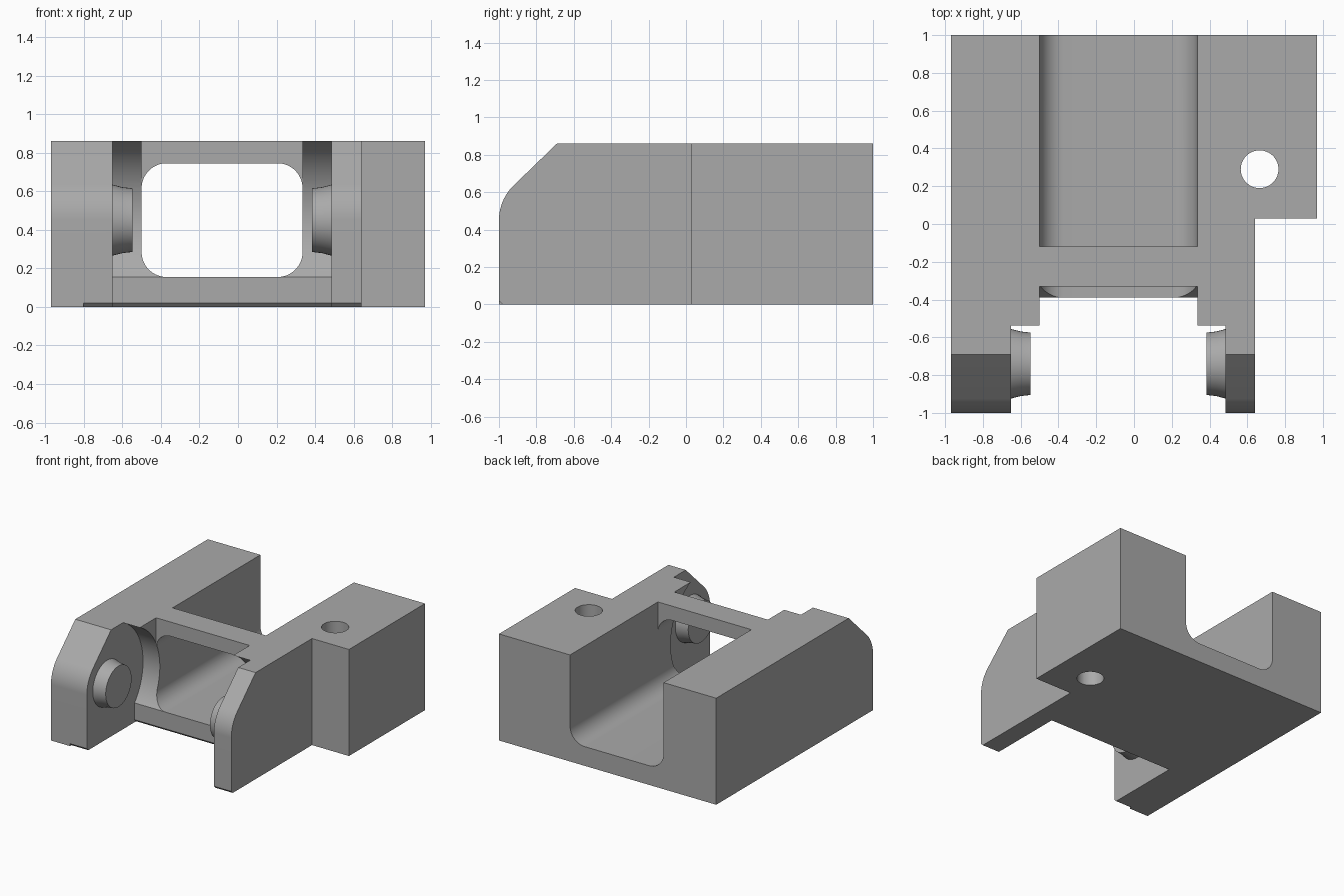
import bpy, bmesh
from math import sin, cos, radians
from mathutils import Vector

if "Cube" in bpy.data.objects:
    bpy.data.objects.remove(bpy.data.objects["Cube"])

grey = bpy.data.materials.new("plain_grey")
grey.use_nodes = True
GREY = (0.4, 0.4, 0.4, 1)
grey.diffuse_color = GREY
grey.node_tree.nodes["Principled BSDF"].inputs["Base Color"].default_value = GREY

PIN_Y, PIN_Z = -0.74, 0.45      # hinge axis
SLOT = (-0.5, 0.335)            # channel side walls
FORK = (-0.65, 0.485)           # inner faces of the fork arms
TOP = 0.86


def arc(cx, cy, r, start, end, steps=16):
    angles = [radians(start + (end - start) * i / steps) for i in range(steps + 1)]
    return [(cx + r * cos(a), cy + r * sin(a)) for a in angles]


def prism(name, points, axis, low, high):
    """Extrude a closed profile along an axis; the profile uses the other two axes."""
    def place(p, d):
        co = list(p)
        co.insert(axis, d)
        return co
    bm = bmesh.new()
    face = bm.faces.new([bm.verts.new(place(p, low)) for p in points])
    moved = bmesh.ops.extrude_face_region(bm, geom=[face])["geom"]
    shift = Vector((0, 0, 0))
    shift[axis] = high - low
    bmesh.ops.translate(bm, vec=shift, verts=[v for v in moved if isinstance(v, bmesh.types.BMVert)])
    bmesh.ops.recalc_face_normals(bm, faces=bm.faces)
    mesh = bpy.data.meshes.new(name)
    bm.to_mesh(mesh)
    bm.free()
    mesh.materials.append(grey)
    ob = bpy.data.objects.new(name, mesh)
    bpy.context.collection.objects.link(ob)
    return ob


def box(name, x, y, z):
    return prism(name, [(x[0], y[0]), (x[1], y[0]), (x[1], y[1]), (x[0], y[1])], 2, *z)


def activate(ob):
    bpy.ops.object.select_all(action='DESELECT')
    ob.select_set(True)
    bpy.context.view_layer.objects.active = ob


def combine(target, other, operation):
    activate(target)
    mod = target.modifiers.new(operation.lower(), 'BOOLEAN')
    mod.operation, mod.solver, mod.object = operation, 'EXACT', other
    bpy.ops.object.modifier_apply(modifier=mod.name)
    bpy.data.objects.remove(other)


# Main block with the sloped and rounded nose
nose = arc(PIN_Y, PIN_Z, 0.26, 135, 180)
body = prism("hinge_body", [(-1, 0), (1, 0), (1, TOP), (-0.69, TOP)] + nose, 0, -0.97, 0.97)

# Step in the left side
combine(body, box("side_step", (0.64, 1.2), (-1.2, 0.03), (-0.1, 1)), 'DIFFERENCE')

# Fork pocket with its round clearance
pocket = [(-1.2, -0.1), (-0.39, -0.1)]
pocket += arc(PIN_Y, PIN_Z, 0.457, -40.1, 90, 40)
pocket += [(PIN_Y, 1), (-1.2, 1)]
combine(body, prism("fork_pocket", pocket, 0, *FORK), 'DIFFERENCE')

# Rounded tunnel running the whole length
r, low, high = 0.13, 0.155, 0.745
window = []
for cx, cz, start in ((SLOT[1] - r, low + r, -90), (SLOT[1] - r, high - r, 0),
                      (SLOT[0] + r, high - r, 90), (SLOT[0] + r, low + r, 180)):
    window += arc(cx, cz, r, start, start + 90)
combine(body, prism("tunnel", window, 1, -1.2, 1.2), 'DIFFERENCE')

# Open the tunnel at the top behind and before the bridge
for y in ((-0.12, 1.2), (-0.7, -0.33)):
    combine(body, box("top_opening", SLOT, y, (PIN_Z, 1)), 'DIFFERENCE')

# Vertical bolt hole
combine(body, prism("bolt_hole", arc(0.665, 0.29, 0.1, 0, 350, 35), 2, -0.1, 1), 'DIFFERENCE')

# Small relief under the sill and the arm tips
for y, span in ((-0.39, FORK), (-1, (-0.8, 0.7))):
    wedge = [(y - 0.02, -0.02), (y + 0.04, -0.02), (y - 0.02, 0.04)]
    combine(body, prism("relief", wedge, 0, *span), 'DIFFERENCE')

activate(body)
bpy.ops.object.shade_smooth_by_angle(angle=radians(25))


# Tapered hinge pins, turned about the x axis
def pin(name, wall, direction):
    bm = bmesh.new()
    rings = []
    for depth, radius in ((-0.01, 0.185), (0, 0.184), (0.05, 0.171), (0.102, 0.165)):
        pts = arc(PIN_Y, PIN_Z, radius, 0, 352.5, 47)
        rings.append([bm.verts.new((wall + direction * depth, y, z)) for y, z in pts])
    for a, b in zip(rings, rings[1:]):
        for i in range(len(a)):
            j = (i + 1) % len(a)
            bm.faces.new((a[i], a[j], b[j], b[i]))
    bm.faces.new(rings[0])
    bm.faces.new(rings[-1])
    bmesh.ops.recalc_face_normals(bm, faces=bm.faces)
    mesh = bpy.data.meshes.new(name)
    bm.to_mesh(mesh)
    bm.free()
    mesh.materials.append(grey)
    ob = bpy.data.objects.new(name, mesh)
    bpy.context.collection.objects.link(ob)
    activate(ob)
    bpy.ops.object.shade_smooth_by_angle(angle=radians(30))


pin("right_pin", FORK[0], 1)
pin("left_pin", FORK[1], -1)
